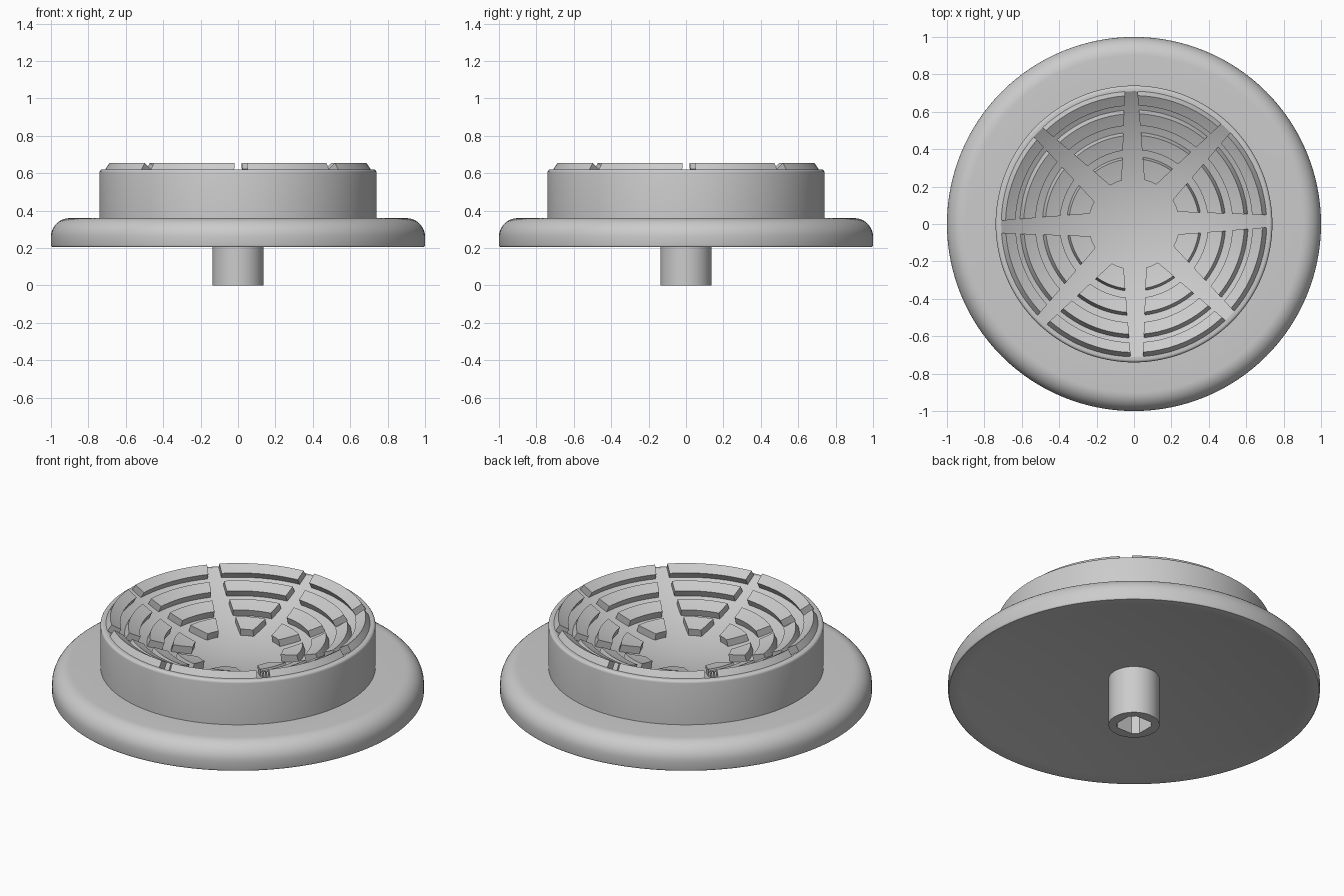
import bpy, bmesh
from math import sin, cos, asin, pi, radians
from mathutils import Vector

cube = bpy.data.objects.get("Cube")
if cube:
    bpy.data.objects.remove(cube)

grey = bpy.data.materials.new("light_grey")
grey.use_nodes = True
GREY = (0.6, 0.6, 0.6, 1)
grey.diffuse_color = GREY
grey.node_tree.nodes["Principled BSDF"].inputs["Base Color"].default_value = GREY

BOWL_R, BOWL_Z = 1.28, 1.685     # sphere that forms the dish
RIM = 0.71                       # dish radius at the rim
THICK = 0.042                    # how far the ribs stand off the dish
BASE_Z, DOME = 0.205, 0.08       # base edge height and rise of its hollow


def finish(bm, name, smooth=True):
    bmesh.ops.remove_doubles(bm, verts=bm.verts, dist=1e-5)
    bmesh.ops.recalc_face_normals(bm, faces=bm.faces)
    mesh = bpy.data.meshes.new(name)
    bm.to_mesh(mesh)
    bm.free()
    mesh.materials.append(grey)
    obj = bpy.data.objects.new(name, mesh)
    bpy.context.collection.objects.link(obj)
    if smooth:
        bpy.ops.object.select_all(action='DESELECT')
        obj.select_set(True)
        bpy.context.view_layer.objects.active = obj
        bpy.ops.object.shade_smooth_by_angle(angle=radians(30))
    return obj


def lathe(name, profile, steps=128):
    bm = bmesh.new()
    verts = [bm.verts.new((r, 0, z)) for r, z in profile]
    edges = [bm.edges.new(pair) for pair in zip(verts, verts[1:])]
    bmesh.ops.spin(bm, geom=verts + edges, cent=(0, 0, 0), axis=(0, 0, 1),
                   angle=2 * pi, steps=steps, use_duplicate=False)
    return finish(bm, name)


def arc(cx, cz, radius, start, end, n):
    return [(cx + radius * cos(radians(start + (end - start) * i / n)),
             cz + radius * sin(radians(start + (end - start) * i / n)))
            for i in range(n + 1)]


def dish_point(theta, phi, lift):
    rad = BOWL_R - lift
    return Vector((rad * sin(theta) * cos(phi), rad * sin(theta) * sin(phi),
                   BOWL_Z - rad * cos(theta)))


# Flanged body: shallow domed underside, round edge, drum wall and dish
rim_theta = asin(RIM / BOWL_R)
profile = [(0.99 * i / 16, BASE_Z + DOME * (1 - (i / 16) ** 2)) for i in range(16)]
profile += arc(0.99, BASE_Z + 0.01, 0.01, -90, 0, 3)
profile += arc(0.9, 0.26, 0.1, 0, 90, 10) + [(0.74, 0.36)]
profile += arc(0.725, 0.605, 0.015, 0, 90, 4)
for i in range(25):
    t = rim_theta * (1 - i / 24)
    profile.append((BOWL_R * sin(t), BOWL_Z - BOWL_R * cos(t)))
lathe("dish_body", profile)

# Raised rib segments: four rings split by eight tapering channels
RINGS = [(0.25, 0.36), (0.41, 0.49), (0.545, 0.61), (0.655, RIM)]
TWIST = radians(1.2)
ROWS, COLS = 4, 10


def half_span(r):
    half_gap = 0.062 - 0.027 * (r - 0.25) / 0.46
    return pi / 8 - asin(half_gap / r)


bm = bmesh.new()
for inner, outer in RINGS:
    for k in range(8):
        mid = TWIST + (k + 0.5) * pi / 4
        layers = []
        for lift in (-0.01, THICK):
            grid = []
            for i in range(ROWS + 1):
                r = inner + (outer - inner) * i / ROWS
                span = half_span(r)
                grid.append([bm.verts.new(dish_point(
                    asin(r / BOWL_R), mid + span * (2 * j / COLS - 1), lift))
                    for j in range(COLS + 1)])
            layers.append(grid)
        low, top = layers
        for grid in layers:
            for a, b in zip(grid, grid[1:]):
                for j in range(COLS):
                    bm.faces.new((a[j], a[j + 1], b[j + 1], b[j]))
        for i in (0, ROWS):
            for j in range(COLS):
                bm.faces.new((low[i][j], low[i][j + 1], top[i][j + 1], top[i][j]))
        for j in (0, COLS):
            for i in range(ROWS):
                bm.faces.new((low[i][j], low[i + 1][j], top[i + 1][j], top[i][j]))
finish(bm, "dish_ribs")

# Stem below the base with a chamfered square drive socket
stem = lathe("drive_stem", [(0, 0), (0.137, 0), (0.137, 0.3), (0, 0.3)], 64)
bm = bmesh.new()
bmesh.ops.create_cube(bm, size=1)
bmesh.ops.scale(bm, vec=(0.16, 0.16, 0.4), verts=bm.verts)
upright = [e for e in bm.edges if abs(e.verts[0].co.z - e.verts[1].co.z) > 0.1]
bmesh.ops.bevel(bm, geom=upright, offset=0.03, segments=1, affect='EDGES')
socket = finish(bm, "socket_cutter", smooth=False)
socket.hide_render = True
socket.hide_set(True)
cut = stem.modifiers.new("socket", 'BOOLEAN')
cut.operation = 'DIFFERENCE'
cut.object = socket
cut.solver = 'EXACT'
